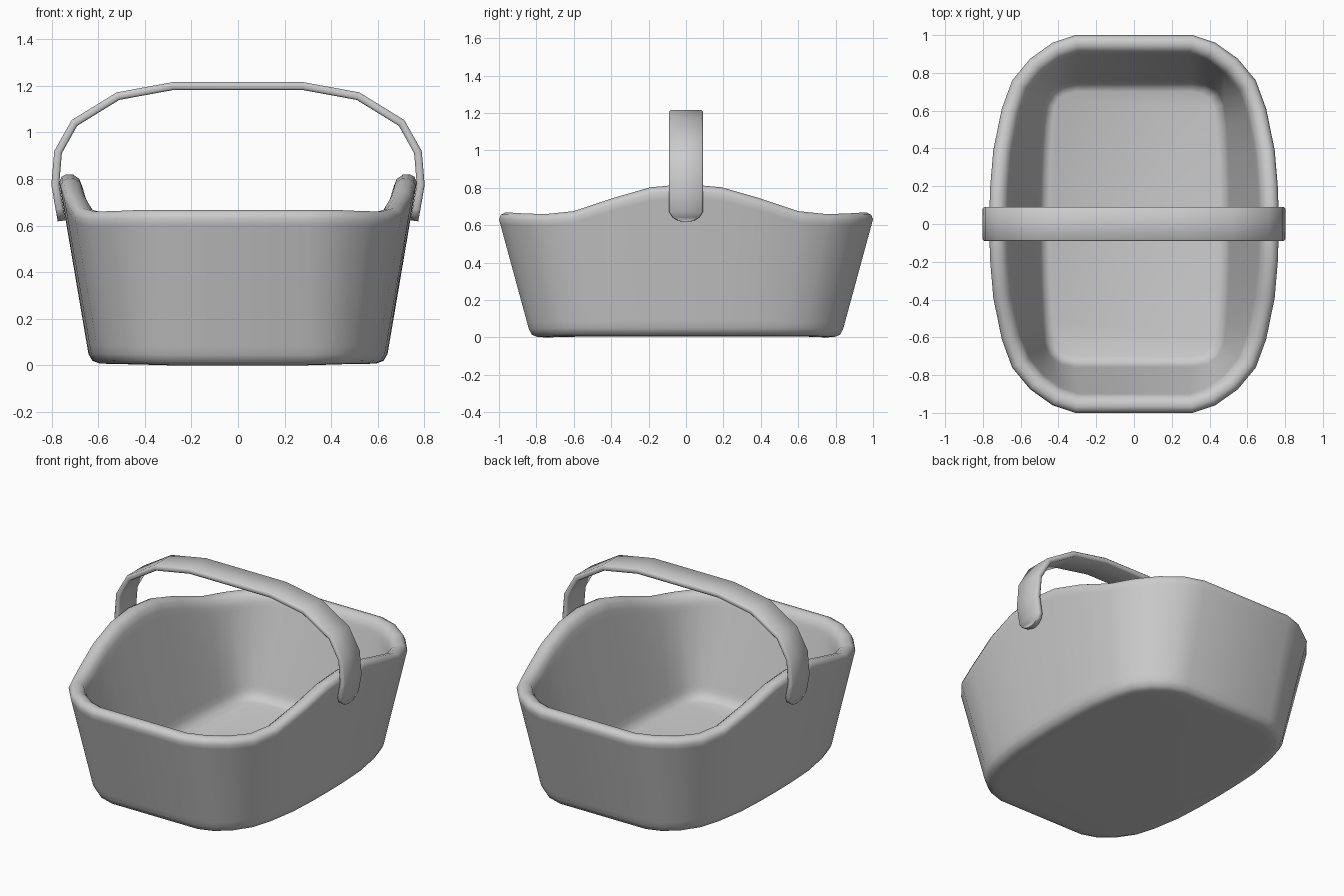
import bpy, bmesh, math
from mathutils import Vector

cube = bpy.data.objects.get("Cube")
if cube:
    bpy.data.objects.remove(cube, do_unlink=True)

grey = bpy.data.materials.new("plain_grey")
grey.use_nodes = True
grey.diffuse_color = (0.6, 0.6, 0.6, 1)
for node in grey.node_tree.nodes:
    if node.type == 'BSDF_PRINCIPLED':
        node.inputs["Base Color"].default_value = (0.6, 0.6, 0.6, 1)


def loft(name, rings, angle):
    """Skin a list of equal closed rings and cap both ends."""
    bm = bmesh.new()
    loops = [[bm.verts.new(p) for p in ring] for ring in rings]
    n = len(rings[0])
    for a, b in zip(loops, loops[1:]):
        for i in range(n):
            j = (i + 1) % n
            bm.faces.new((a[i], a[j], b[j], b[i]))
    bm.faces.new(loops[0])
    bm.faces.new(loops[-1])
    bmesh.ops.recalc_face_normals(bm, faces=bm.faces)
    mesh = bpy.data.meshes.new(name)
    bm.to_mesh(mesh)
    bm.free()
    mesh.materials.append(grey)
    obj = bpy.data.objects.new(name, mesh)
    bpy.context.collection.objects.link(obj)
    bpy.ops.object.select_all(action='DESELECT')
    obj.select_set(True)
    bpy.context.view_layer.objects.active = obj
    bpy.ops.object.shade_smooth_by_angle(angle=math.radians(angle))
    return obj


def mirror_quarter(quarter):
    """Turn a quarter outline (back edge to side middle) into a closed one."""
    pts = [Vector(p) for p in quarter]
    half = pts + [Vector((p.x, -p.y, p.z)) for p in reversed(pts[:-1])]
    return half + [Vector((-p.x, p.y, p.z)) for p in reversed(half)]


def inset(ring, dist, dz=0.0):
    """Move an outline inward in plan and shift it in height."""
    out = []
    for i, p in enumerate(ring):
        before = (p - ring[i - 1]).to_2d().normalized()
        after = (ring[(i + 1) % len(ring)] - p).to_2d().normalized()
        t = (before + after).normalized()
        out.append(p + Vector((t.y * dist, -t.x * dist, dz)))
    return out


def blend(a, b, t):
    return [p.lerp(q, t) for p, q in zip(a, b)]


# Basket outlines: wavy rim, foot of the outer wall, foot of the inner wall
rim = mirror_quarter([
    (.31, 1, .667), (.43, .96, .667), (.55, .875, .662), (.645, .76, .66),
    (.70, .61, .675), (.745, .39, .747), (.762, .19, .803), (.767, 0, .82)])
foot = mirror_quarter([
    (.3, .84, .044), (.4, .81, .046), (.49, .74, .048), (.562, .64, .05),
    (.6, .515, .05), (.63, .335, .05), (.639, .165, .05), (.642, 0, .05)])
floor = mirror_quarter([
    (.31, .75, .1), (.385, .735, .1), (.44, .695, .1), (.47, .63, .1),
    (.483, .52, .1), (.493, .34, .1), (.498, .17, .1), (.5, 0, .1)])
wall_top = inset(rim, 0, -.035)
inner_top = inset(rim, .1, -.055)

basket_rings = [
    inset(foot, .09, -.044), inset(foot, .045, -.041), inset(foot, .017, -.03),
    foot, blend(foot, wall_top, .06), blend(foot, wall_top, .95), wall_top,
    inset(rim, .01, -.011), inset(rim, .032), inset(rim, .06, -.002),
    inset(rim, .086, -.02), inner_top, blend(inner_top, floor, .06),
    blend(inner_top, floor, .94), floor, inset(floor, .02, -.034),
    inset(floor, .05, -.046)]
loft("basket", basket_rings, 60)

# Handle: a flat band with softened edges, swept over the basket
side = [(.757, .62, .02), (.758, .628, .048), (.761, .645, .073),
        (.766, .672, .09), (.784, .775, .091), (.772, .915, .091),
        (.702, 1.04, .091), (.515, 1.155, .091), (.28, 1.198, .091)]
path = side + [(-x, z, w) for x, z, w in reversed(side)]
thick, soft = .017, .008
handle_rings = []
for i, (x, z, w) in enumerate(path):
    x0, z0, _ = path[max(i - 1, 0)]
    x1, z1, _ = path[min(i + 1, len(path) - 1)]
    t = Vector((x1 - x0, z1 - z0)).normalized()
    corners = [(thick, w - soft), (thick - soft, w)]
    section = corners + [(-a, b) for a, b in reversed(corners)]
    section += [(-a, -b) for a, b in section]
    handle_rings.append([(x + t.y * a, b, z - t.x * a) for a, b in section])
loft("handle", handle_rings, 50)
